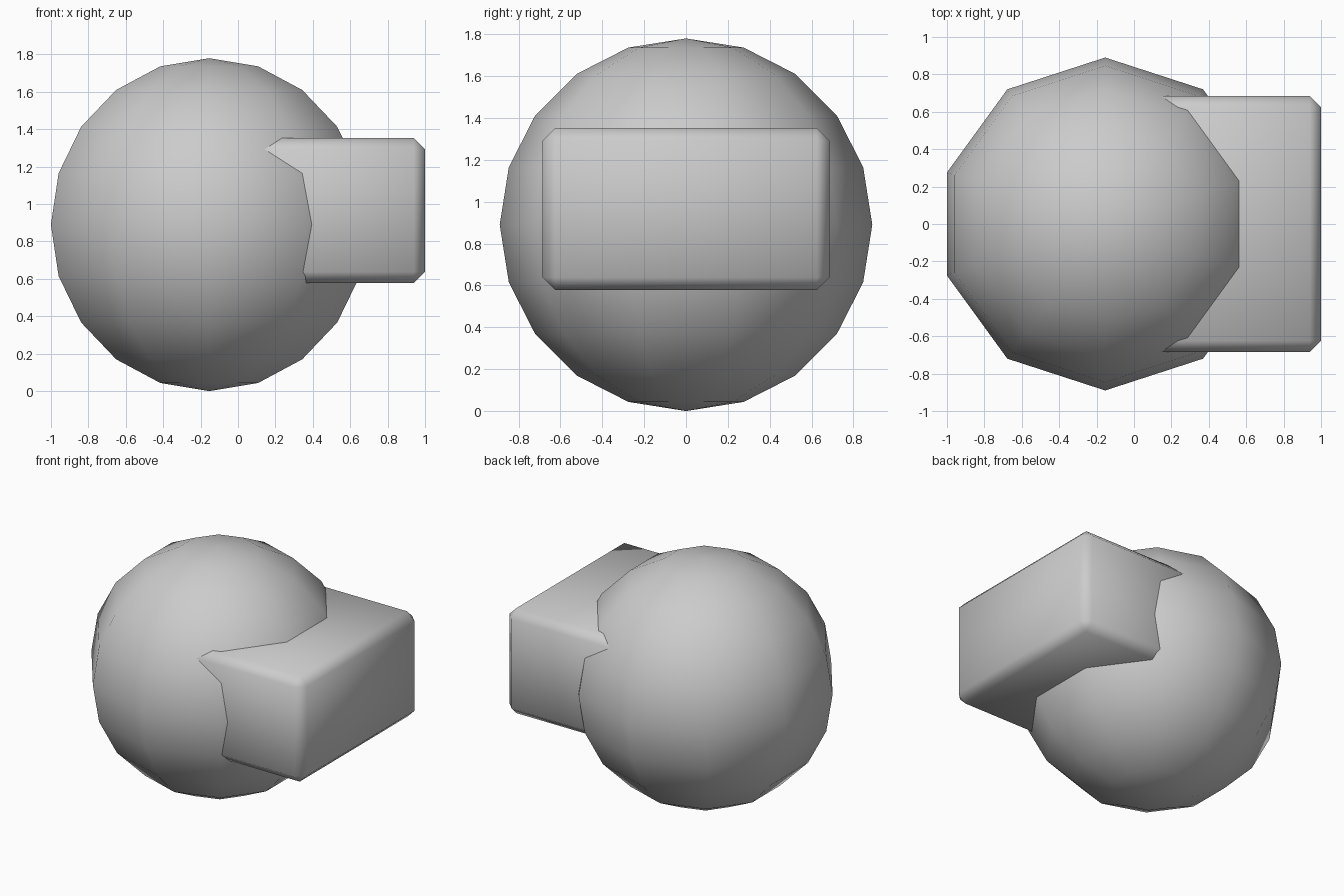
import bpy

if "Cube" in bpy.data.objects:
    bpy.data.objects.remove(bpy.data.objects["Cube"])

R = 0.89  # sphere radius

# Round body: low-poly sphere with ten segments and ten rings
bpy.ops.mesh.primitive_uv_sphere_add(segments=10, ring_count=10, radius=R,
                                     location=(-0.154, 0, R))
body = bpy.context.object
body.name = "round_body"
bpy.ops.object.shade_smooth()

# Protruding block, sunk into the body, with chamfered edges
x0, x1 = -0.1, 1.0
bpy.ops.mesh.primitive_cube_add(size=1, location=((x0 + x1) / 2, 0, 0.965))
block = bpy.context.object
block.name = "front_block"
block.dimensions = (x1 - x0, 1.37, 0.775)
bpy.ops.object.transform_apply(location=False, rotation=False, scale=True)
chamfer = block.modifiers.new("chamfer", 'BEVEL')
chamfer.width = 0.06
chamfer.segments = 1
bpy.ops.object.shade_smooth()
